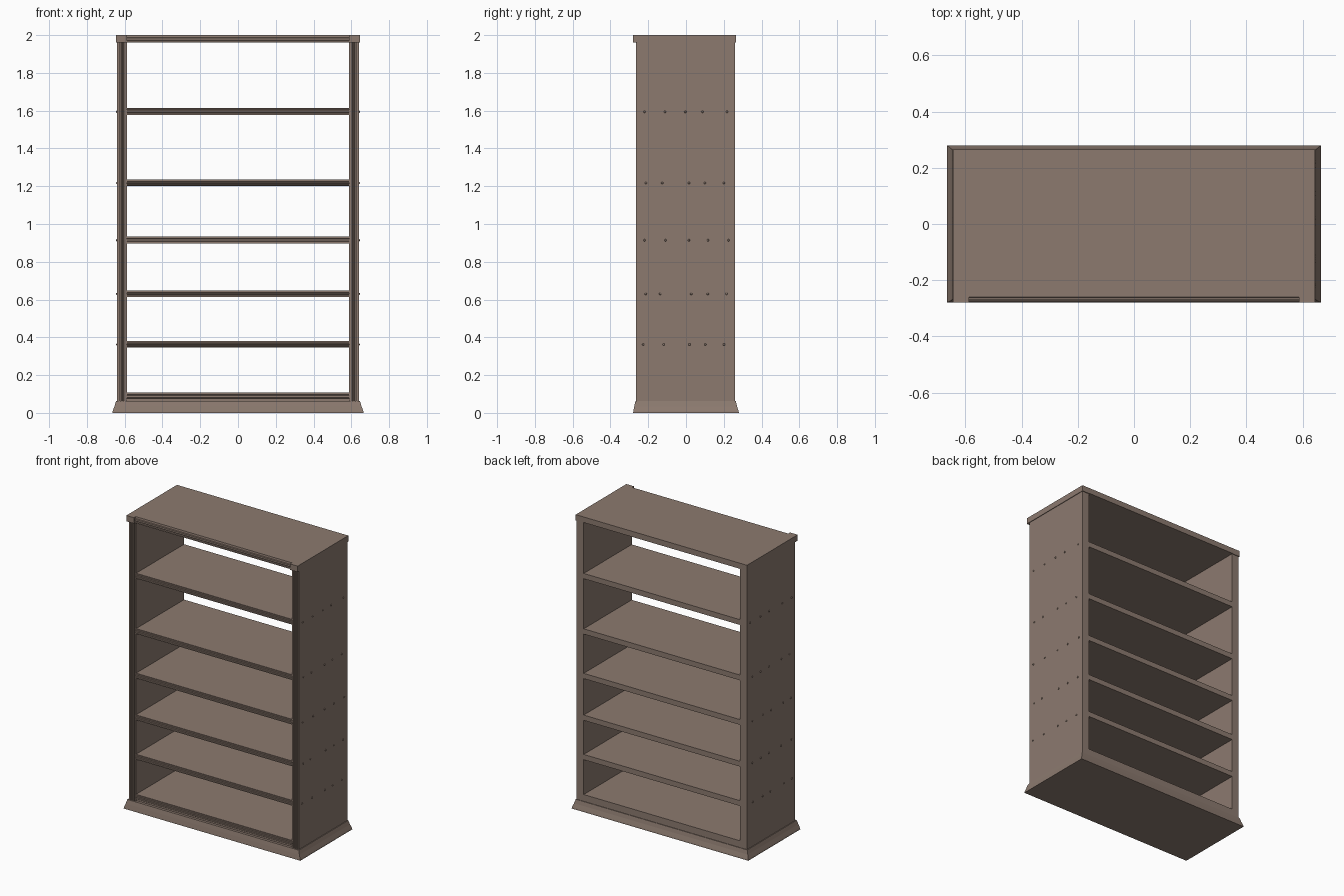
import bpy, bmesh, math, random
from mathutils import Vector, Matrix

if "Cube" in bpy.data.objects:
    bpy.data.objects.remove(bpy.data.objects["Cube"])

random.seed(4)
wood = bpy.data.materials.new("brown_wood")
wood.diffuse_color = (0.262, 0.195, 0.159, 1)
wood.use_nodes = True
wood.node_tree.nodes["Principled BSDF"].inputs["Base Color"].default_value = wood.diffuse_color


def finish(name, bm, smooth=False):
    bmesh.ops.recalc_face_normals(bm, faces=bm.faces)
    me = bpy.data.meshes.new(name)
    bm.to_mesh(me)
    bm.free()
    me.materials.append(wood)
    if smooth:
        for p in me.polygons:
            p.use_smooth = True
    ob = bpy.data.objects.new(name, me)
    bpy.context.collection.objects.link(ob)
    return ob


def prism(name, pts, a, b):
    """Extrude a closed outline of 3D points from offset a to offset b."""
    bm = bmesh.new()
    face = bm.faces.new([bm.verts.new(Vector(p) + Vector(a)) for p in pts])
    new = bmesh.ops.extrude_face_region(bm, geom=[face])["geom"]
    bmesh.ops.translate(bm, vec=Vector(b) - Vector(a),
                        verts=[v for v in new if isinstance(v, bmesh.types.BMVert)])
    return finish(name, bm)


def box(name, x0, x1, y0, y1, z0, z1):
    return prism(name, [(x0, y0, 0), (x1, y0, 0), (x1, y1, 0), (x0, y1, 0)],
                 (0, 0, z0), (0, 0, z1))


def moulded(width, front, back):
    """Outline (across, depth) of a board whose front edge carries reeds."""
    reeds = [(0, 0.006), (0.14, 0.006), (0.16, 0), (0.3, 0), (0.33, 0.008),
             (0.4, 0.008), (0.44, 0.001), (0.56, 0.001), (0.6, 0.008),
             (0.67, 0.008), (0.7, 0), (0.84, 0), (0.86, 0.006), (1, 0.006)]
    return [(t * width, front + d) for t, d in reeds] + [(width, back), (0, back)]


# Flared plinth and its riser
bm = bmesh.new()
rings = []
for hx, y0, y1, z in [(0.665, -0.28, 0.28, 0), (0.664, -0.279, 0.279, 0.008),
                      (0.654, -0.274, 0.27, 0.035), (0.646, -0.268, 0.264, 0.062)]:
    rings.append([bm.verts.new(c) for c in
                  [(-hx, y0, z), (hx, y0, z), (hx, y1, z), (-hx, y1, z)]])
for lo, hi in zip(rings, rings[1:]):
    for i in range(4):
        j = (i + 1) % 4
        bm.faces.new([lo[i], lo[j], hi[j], hi[i]])
bm.faces.new(rings[0])
bm.faces.new(rings[-1])
finish("plinth", bm)
box("plinth_riser", -0.592, 0.592, -0.25, 0.26, 0.06, 0.075)

# Side panels with reeded front edges, and the cap blocks over them
for s, side in ((-1, "left"), (1, "right")):
    pts = [(s * (0.588 + u), y, 0) for u, y in moulded(0.053, -0.265, 0.26)]
    prism(side + "_side_panel", pts, (0, 0, 0.06), (0, 0, 1.965))
    xs = sorted((s * 0.588, s * 0.645))
    box(side + "_cap", xs[0], xs[1], -0.28, 0.265, 1.96, 2.0)

# Shelves and top board with moulded front edges
shelves = [0.072, 0.345, 0.613, 0.897, 1.2, 1.577]
for i, z in enumerate(shelves):
    pts = [(0, y, u) for u, y in moulded(0.036, -0.262, 0.26)]
    prism("shelf_%d" % (i + 1), pts, (-0.59, 0, z), (0.59, 0, z))
top = [(0, -0.274, 0), (0, -0.274, 0.008), (0, -0.267, 0.01), (0, -0.27, 0.016),
       (0, -0.27, 0.024), (0, -0.262, 0.026), (0, -0.26, 0.038),
       (0, 0.265, 0.038), (0, 0.265, 0)]
prism("top_board", top, (-0.59, 0, 1.962), (0.59, 0, 1.962))

# Small nail heads holding the shelves
bm = bmesh.new()
for s in (-1, 1):
    for z in shelves[1:]:
        for y in (-0.21, -0.12, 0.015, 0.105, 0.215):
            pos = Vector((s * 0.641, y + random.uniform(-0.02, 0.015), z + 0.017))
            bmesh.ops.create_uvsphere(
                bm, u_segments=8, v_segments=6, radius=0.006,
                matrix=Matrix.Translation(pos) @ Matrix.Diagonal((0.8, 1, 1, 1)))
finish("nail_heads", bm, True)
